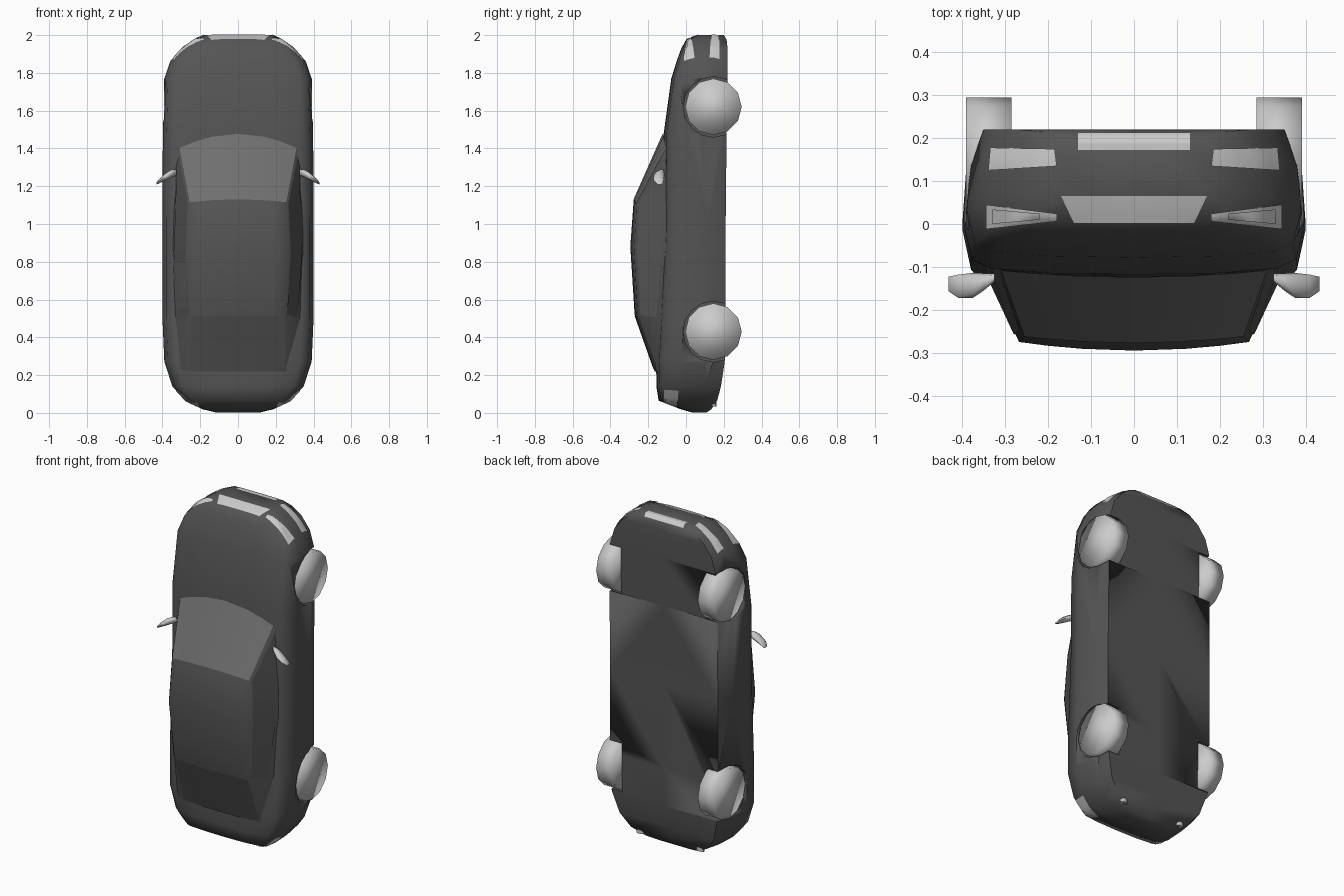
import bpy, bmesh, math
from mathutils import Vector, Matrix
from mathutils.bvhtree import BVHTree

if "Cube" in bpy.data.objects:
    bpy.data.objects.remove(bpy.data.objects["Cube"])


def shade(name, v):
    m = bpy.data.materials.new(name)
    m.diffuse_color = (v, v, v, 1)
    m.use_nodes = True
    m.node_tree.nodes["Principled BSDF"].inputs["Base Color"].default_value = m.diffuse_color
    return m


PAINT, GLASS = shade("dark_paint", .09), shade("tinted_glass", .16)


def finish(name, bm, angle=35, recalc=True, mat=None):
    if recalc:
        bmesh.ops.recalc_face_normals(bm, faces=bm.faces)
    me = bpy.data.meshes.new(name)
    bm.to_mesh(me)
    bm.free()
    me.shade_smooth()
    me.set_sharp_from_angle(angle=math.radians(angle))
    if mat:
        me.materials.append(mat)
    ob = bpy.data.objects.new(name, me)
    bpy.context.collection.objects.link(ob)
    return ob


def loft(rows, closed=False):
    """Skin rows of points; closed rows also get end caps."""
    bm = bmesh.new()
    vs = [[bm.verts.new(p) for p in r] for r in rows]
    n = len(rows[0])
    for a, b in zip(vs, vs[1:]):
        for i in range(n if closed else n - 1):
            j = (i + 1) % n
            bm.faces.new((a[i], a[j], b[j], b[i]))
    if closed:
        bm.faces.new(vs[0])
        bm.faces.new(vs[-1][::-1])
    return bm


def open_skin(name, rows, centre=(0, 0, .9), angle=60, mat=None):
    """Open surface with every face turned away from a point inside the car."""
    bm = loft(rows)
    bm.normal_update()
    for f in bm.faces:
        if f.normal.dot(f.calc_center_median() - Vector(centre)) < 0:
            f.normal_flip()
    return finish(name, bm, angle, False, mat)


def mirror_x(pts):
    return [(-x, y, z) for x, y, z in pts]


# Body: sections along z (z, half width, underside y, top y)
stations = [
    (2.0, .18, .20, .06), (1.975, .235, .215, 0), (1.93, .30, .22, -.025),
    (1.86, .36, .22, -.05), (1.77, .39, .22, -.078), (1.48, .398, .215, -.118),
    (1.0, .40, .21, -.12), (.5, .40, .21, -.145), (.27, .39, .205, -.158),
    (.14, .347, .185, -.157), (.065, .28, .165, -.145), (.02, .19, .135, -.03),
    (.003, .12, .11, .03)]
# Half section: fraction of width, fraction from underside to top
section = [(.9, 0), (.98, .28), (1, .63), (.95, .89), (.84, .955), (.5, .99)]


def body_ring(z, w, yb, yt):
    half = [(w * a, yb + (yt - yb) * t, z) for a, t in section]
    return [(0, yb, z)] + half + [(0, yt, z)] + mirror_x(half[::-1])


bm = loft([body_ring(*s) for s in stations], True)
bmesh.ops.recalc_face_normals(bm, faces=bm.faces)
tree = BVHTree.FromBMesh(bm)
body = finish("body", bm, 62, mat=PAINT)


# Wheels and the arches cut around them
def cylinder(name, r, x0, x1, y, z, seg, angle):
    bm = bmesh.new()
    m = Matrix.Translation(((x0 + x1) / 2, y, z)) @ Matrix.Rotation(math.pi / 2, 4, 'Y')
    bmesh.ops.create_cone(bm, cap_ends=True, segments=seg, radius1=r, radius2=r,
                          depth=abs(x1 - x0), matrix=m)
    return finish(name, bm, angle)


for end, wz in (("front", 1.62), ("rear", .43)):
    for side, s in (("right", 1), ("left", -1)):
        cylinder(f"{end}_{side}_wheel", .15, s * .285, s * .392, .145, wz, 12, 180)
        cut = cylinder(f"{end}_{side}_arch_cutter", .16, s * .28, s * .5, .145, wz, 16, 40)
        cut.hide_render = True
        cut.hide_viewport = True
        cut.display_type = 'WIRE'
        mod = body.modifiers.new(f"{end}_{side}_arch", 'BOOLEAN')
        mod.operation, mod.object, mod.solver = 'DIFFERENCE', cut, 'EXACT'

# Cabin frames: sill point, roof-edge point, centre point
frames = [
    ((.33, -.09, 1.45), (.31, -.106, 1.40), (0, -.122, 1.475)),
    ((.345, -.088, 1.10), (.255, -.262, 1.11), (0, -.277, 1.125)),
    ((.355, -.088, .85), (.268, -.275, .85), (0, -.295, .88)),
    ((.34, -.112, .50), (.245, -.256, .52), (0, -.272, .52)),
    ((.31, -.13, .20), (.25, -.150, .22), (0, -.166, .22))]


def crown(frame):
    """Curved line across the car through edge and centre points."""
    e, c = Vector(frame[1]), Vector(frame[2])
    half = []
    for t in (0, .25, .55):
        k = 1 - (1 - t) ** 2
        half.append((e.x * (1 - t), e.y + (c.y - e.y) * k, e.z + (c.z - e.z) * k))
    return half + [tuple(c)] + mirror_x(half[::-1])


crowns = [crown(f) for f in frames]
open_skin("cabin", [[f[0]] + c + mirror_x([f[0]]) for f, c in zip(frames, crowns)], mat=PAINT)


# Glass lies just above the cabin skin
def glass_between(name, a, b, lo, hi, offset, mat):
    rows = []
    for t in (lo, hi):
        rows.append([Vector(p).lerp(Vector(q), t) * 1 + Vector(offset) for p, q in zip(a, b)])
    open_skin(name, rows, mat=mat)


glass_between("windshield", crowns[0], crowns[1], .0, .99, (0, -.002, .002), GLASS)
glass_between("rear_window", crowns[3], crowns[4], .02, .95, (0, -.002, -.001), PAINT)
for side, s in (("right", 1), ("left", -1)):
    rows = []
    for f, lo, hi, dz in zip(frames, (.3, .2, .2, .3), (.9, .9, .9, .88), (-.06, 0, 0, 0)):
        p, q = [Vector((s * v[0], v[1], v[2])) for v in f[:2]]
        off = Vector((s * .003, -.002, dz))
        rows.append([p.lerp(q, lo) + off, p.lerp(q, hi) + off])
    open_skin(f"{side}_side_glass", rows, mat=PAINT)


# Nose and tail panels wrapped onto the body along z
def panel(name, corners, front=True, lift=.005, n=8):
    a, b, c, d = [Vector(p) for p in corners]
    z0, dz = (3, -1) if front else (-1, 1)
    rows = []
    for i in range(n + 1):
        p, q = a.lerp(b, i / n), d.lerp(c, i / n)
        row = []
        for j in range(4):
            m = p.lerp(q, j / 3)
            hit = tree.ray_cast(Vector((m.x, m.y, z0)), Vector((0, 0, dz)))[0]
            row.append(hit - Vector((0, 0, dz * lift)))
        rows.append(row)
    return open_skin(name, rows, (0, .05, 1))


panel("upper_grille", [(-.17, .065), (.17, .065), (.14, .002), (-.14, .002)], lift=.003)
panel("lower_grille", [(-.13, .212), (.13, .212), (.13, .172), (-.13, .172)], lift=.003)
for side, s in (("right", 1), ("left", -1)):
    panel(f"{side}_headlight", [(s * .18, .024), (s * .345, .045), (s * .345, -.012), (s * .18, .006)])
    panel(f"{side}_headlight_lens", [(s * .22, .024), (s * .33, .034), (s * .33, 0), (s * .22, .01)], lift=.009)
    panel(f"{side}_air_intake", [(s * .185, .175), (s * .335, .178), (s * .34, .125), (s * .18, .135)])
    panel(f"{side}_tail_light", [(s * .2, -.05), (s * .33, -.04), (s * .32, -.115), (s * .21, -.12)], False)

    # Door mirror: stalk widening into a tilted housing (x, y, z, half height, half depth)
    rings = []
    for x, y, z, h, d in ((.325, -.125, 1.275, .009, .016), (.35, -.135, 1.268, .020, .020),
                          (.375, -.143, 1.255, .029, .020), (.41, -.145, 1.232, .027, .014),
                          (.432, -.14, 1.215, .017, .006)):
        rings.append([(s * x, y + h * math.cos(t * math.pi / 4), z + d * math.sin(t * math.pi / 4))
                      for t in range(8)])
    finish(f"{side}_mirror", loft(rings, True), 60)

    # Exhaust tip under the tail
    bm = bmesh.new()
    m = Matrix.Translation((s * .2, .148, .065)) @ Matrix.Diagonal((1.8, 1, 1, 1))
    bmesh.ops.create_cone(bm, cap_ends=True, segments=10, radius1=.014, radius2=.014, depth=.06, matrix=m)
    finish(f"{side}_exhaust", bm, 40)
